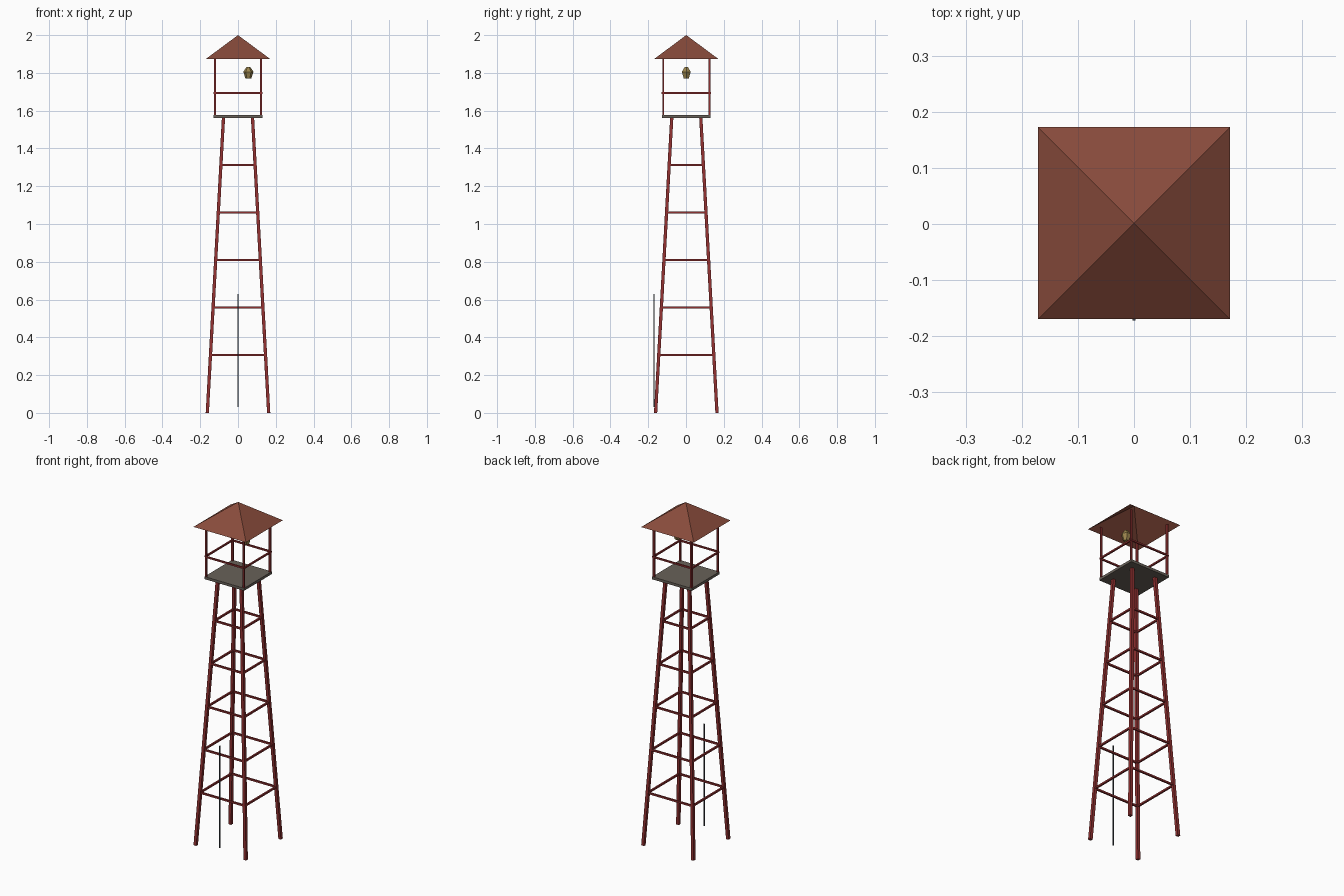
import bpy, bmesh, math
from mathutils import Vector, Matrix

cube = bpy.data.objects.get("Cube")
if cube:
    bpy.data.objects.remove(cube, do_unlink=True)

Y0 = 0.0015  # the tower sits slightly behind the centre, the pole in front
Q = math.pi / 4


def material(name, rgb):
    m = bpy.data.materials.new(name)
    m.use_nodes = True
    m.diffuse_color = (*rgb, 1)
    m.node_tree.nodes["Principled BSDF"].inputs["Base Color"].default_value = (*rgb, 1)
    return m


RED = material("red paint", (0.28, 0.03, 0.03))
ROOF = material("brick roof", (0.245, 0.07, 0.044))
GREY = material("grey planks", (0.14, 0.12, 0.10))
STEEL = material("dark steel", (0.05, 0.06, 0.075))
BRASS = material("dull brass", (0.33, 0.235, 0.075))


def finish(name, bm, mat):
    bmesh.ops.recalc_face_normals(bm, faces=bm.faces)
    mesh = bpy.data.meshes.new(name)
    bm.to_mesh(mesh)
    bm.free()
    mesh.materials.append(mat)
    ob = bpy.data.objects.new(name, mesh)
    bpy.context.collection.objects.link(ob)
    return ob


def bar(name, a, b, half, mat):
    """Square bar running from point a to point b."""
    a, b = Vector(a), Vector(b)
    bm = bmesh.new()
    bmesh.ops.create_cone(bm, cap_ends=True, segments=4, radius1=half * math.sqrt(2),
                          radius2=half * math.sqrt(2), depth=(b - a).length,
                          matrix=Matrix.Rotation(Q, 4, 'Z'))
    ob = finish(name, bm, mat)
    ob.rotation_euler = Vector((0, 0, 1)).rotation_difference(b - a).to_euler()
    ob.location = (a + b) / 2


def square_ring(name, half, z, thick, mat):
    """Four bars around a square."""
    for s, end, side in ((-1, "front", "right"), (1, "back", "left")):
        bar(f"{end}_{name}", (-half, s * half + Y0, z), (half, s * half + Y0, z), thick, mat)
        bar(f"{side}_{name}", (s * half, Y0 - half, z), (s * half, Y0 + half, z), thick, mat)


def stack(name, rings, sides, turn, centre, mat, open_base=False):
    """Faceted solid from (radius, height) rings."""
    bm = bmesh.new()
    loops = []
    for r, z in rings:
        loops.append([bm.verts.new((centre[0] + r * math.cos(turn + math.tau * k / sides),
                                    centre[1] + r * math.sin(turn + math.tau * k / sides), z))
                      for k in range(sides)])
    for lo, hi in zip(loops, loops[1:]):
        for k in range(sides):
            n = (k + 1) % sides
            bm.faces.new((lo[k], lo[n], hi[n], hi[k]))
    if not open_base:
        bm.faces.new(loops[0])
    bm.faces.new(loops[-1])
    bmesh.ops.remove_doubles(bm, verts=bm.verts, dist=1e-5)
    finish(name, bm, mat)


# Splayed legs and cabin corner posts
FOOT, HEAD, DECK = 0.1625, 0.0765, 1.57
for side, sx in (("right", -1), ("left", 1)):
    for end, sy in (("front", -1), ("back", 1)):
        bar(f"{end}_{side}_leg", (sx * FOOT, sy * FOOT + Y0, 0),
            (sx * HEAD, sy * HEAD + Y0, DECK), 0.0085, RED)
        bar(f"{end}_{side}_post", (sx * 0.122, sy * 0.122 + Y0, DECK),
            (sx * 0.122, sy * 0.122 + Y0, 1.88), 0.005, RED)

# Horizontal braces between the legs
for i in range(5):
    z = 0.307 + 0.2512 * i
    square_ring(f"brace_{i + 1}", FOOT + (HEAD - FOOT) * z / DECK, z, 0.005, RED)

# Cabin: deck, railing and open-bottomed pyramid roof
stack("deck", [(0.129 * math.sqrt(2), 1.561), (0.129 * math.sqrt(2), 1.576)], 4, Q, (0, Y0), GREY)
square_ring("railing", 0.126, 1.693, 0.0045, RED)
stack("roof", [(0.171 * math.sqrt(2), 1.873), (0, 2.0)], 4, Q, (0, Y0), ROOF, open_base=True)

# Hanging six-sided lantern
stack("lantern", [(0.015, 1.769), (0.027, 1.806), (0.009, 1.832)], 6, 0, (0.055, Y0), BRASS)

# Thin pole in front of the tower
bar("front_pole", (0, -0.169, 0.03), (0, -0.169, 0.63), 0.003, STEEL)
